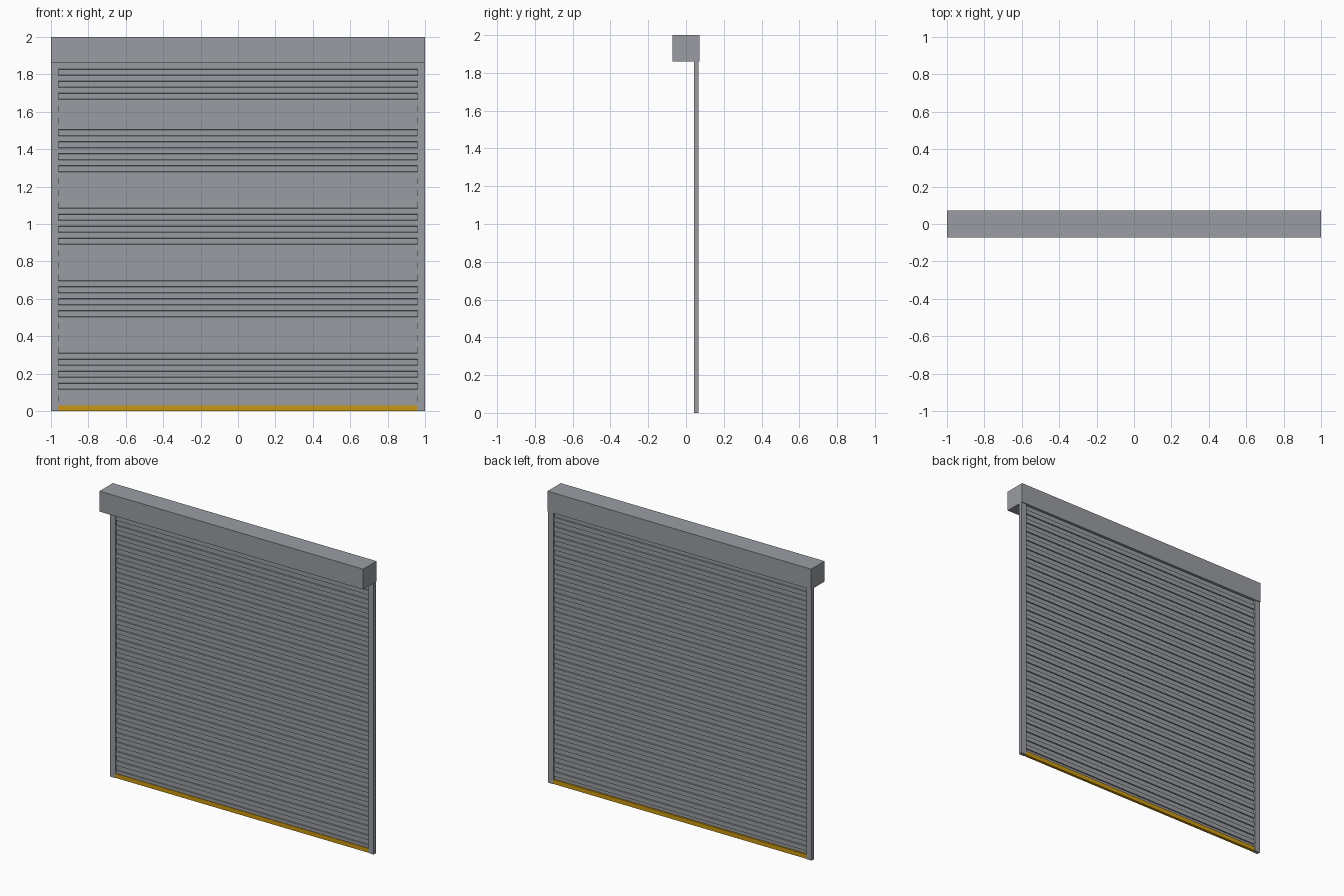
import bpy, bmesh

cube = bpy.data.objects.get("Cube")
if cube:
    bpy.data.objects.remove(cube, do_unlink=True)


def material(name, rgb):
    m = bpy.data.materials.new(name)
    m.use_nodes = True
    colour = (*rgb, 1.0)
    m.diffuse_color = colour
    m.node_tree.nodes["Principled BSDF"].inputs["Base Color"].default_value = colour
    return m


steel = material("grey steel", (0.32, 0.335, 0.36))
yellow = material("safety yellow", (0.60, 0.31, 0.006))


def extrude_profile(name, profile, x0, x1, mat):
    """Sweep a closed (y, z) outline from x0 to x1."""
    bm = bmesh.new()
    face = bm.faces.new([bm.verts.new((x0, y, z)) for y, z in profile])
    swept = bmesh.ops.extrude_face_region(bm, geom=[face])
    moved = [g for g in swept["geom"] if isinstance(g, bmesh.types.BMVert)]
    bmesh.ops.translate(bm, verts=moved, vec=(x1 - x0, 0, 0))
    bmesh.ops.recalc_face_normals(bm, faces=bm.faces)
    mesh = bpy.data.meshes.new(name)
    bm.to_mesh(mesh)
    bm.free()
    mesh.materials.append(mat)
    obj = bpy.data.objects.new(name, mesh)
    bpy.context.collection.objects.link(obj)
    return obj


def box(name, x, y, z, mat):
    outline = [(y[0], z[0]), (y[1], z[0]), (y[1], z[1]), (y[0], z[1])]
    return extrude_profile(name, outline, *x, mat)


BOX_BOTTOM = 1.86
INNER = 0.96

# Housing for the rolled-up curtain
box("roller_housing", (-1, 1), (-0.072, 0.072), (BOX_BOTTOM, 2), steel)

# Side guide rails
for side, label in ((1, "left"), (-1, "right")):
    box(label + "_guide_rail", sorted((side * INNER, side)),
        (0.042, 0.067), (0, BOX_BOTTOM), steel)

# Corrugated curtain: bands alternate forward and back with steep steps
BAND, SLOPE, THICK = 0.0323, 0.0008, 0.004
DEPTHS = (0.049, 0.056)
front = []
for i in range(57):
    top = BOX_BOTTOM - i * BAND
    y = DEPTHS[i % 2]
    front += [(y, top - (SLOPE if i else 0)), (y, top - BAND + SLOPE)]
back = [(y + THICK, z) for y, z in reversed(front)]
extrude_profile("slatted_curtain", front + back, -INNER, INNER, steel)

# Yellow bottom bar
box("bottom_bar", (-INNER, INNER), (0.045, 0.064), (0, 0.03), yellow)
